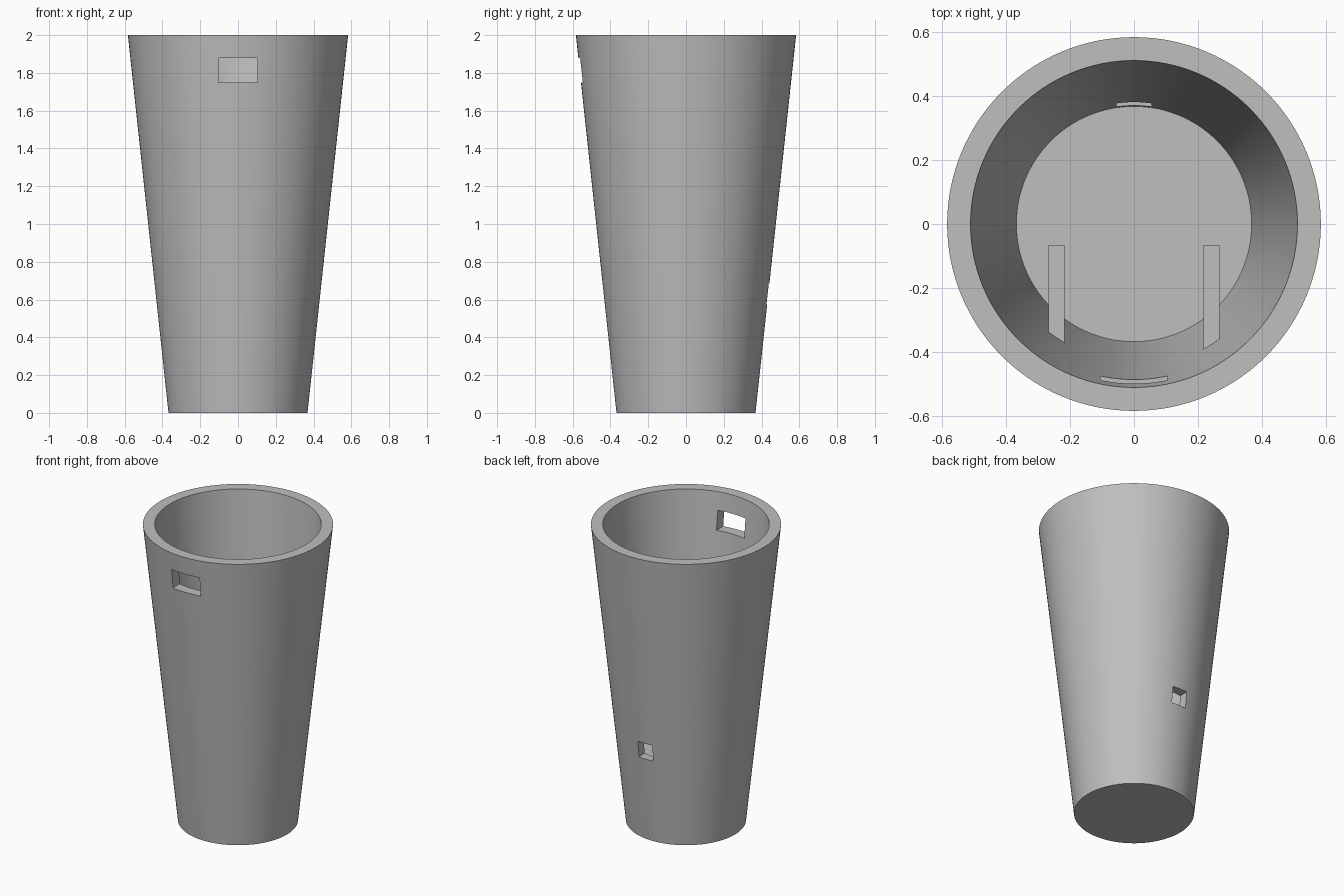
import bpy
import bmesh
import math
from mathutils import Matrix, Vector

if "Cube" in bpy.data.objects:
    bpy.data.objects.remove(bpy.data.objects["Cube"], do_unlink=True)

GREY = (0.52, 0.52, 0.52, 1.0)
grey = bpy.data.materials.new("plain grey")
grey.use_nodes = True
grey.diffuse_color = GREY
grey.node_tree.nodes["Principled BSDF"].inputs["Base Color"].default_value = GREY


def add_object(name, bm):
    bmesh.ops.recalc_face_normals(bm, faces=bm.faces)
    mesh = bpy.data.meshes.new(name)
    bm.to_mesh(mesh)
    bm.free()
    mesh.materials.append(grey)
    obj = bpy.data.objects.new(name, mesh)
    bpy.context.collection.objects.link(obj)
    return obj


def add_box(name, low, high):
    low, high = Vector(low), Vector(high)
    bm = bmesh.new()
    place = Matrix.Translation((low + high) / 2) @ Matrix.Diagonal((*(high - low), 1))
    bmesh.ops.create_cube(bm, size=1, matrix=place)
    return add_object(name, bm)


# Tapered body with a thick wall and a raised inner floor
profile = [(0, 0), (0.368, 0), (0.583, 2), (0.51, 2), (0.367, 0.55), (0, 0.55)]
bm = bmesh.new()
points = [bm.verts.new((r, 0, z)) for r, z in profile]
edges = [bm.edges.new(pair) for pair in zip(points, points[1:])]
bmesh.ops.spin(bm, geom=points + edges, axis=(0, 0, 1), cent=(0, 0, 0),
               angle=math.tau, steps=128, use_merge=True)
bmesh.ops.remove_doubles(bm, verts=bm.verts, dist=0.0001)
body = add_object("tapered_body", bm)

# Front window and small rear opening
cutters = [
    add_box("front_window_cutter", (-0.104, -0.8, 1.75), (0.104, -0.3, 1.88)),
    add_box("rear_opening_cutter", (-0.054, 0.25, 0.575), (0.054, 0.7, 0.685)),
]
bpy.context.view_layer.objects.active = body
for cutter in cutters:
    cut = body.modifiers.new(cutter.name, "BOOLEAN")
    cut.operation = "DIFFERENCE"
    cut.solver = "EXACT"
    cut.object = cutter
    bpy.ops.object.modifier_apply(modifier=cut.name)
    bpy.data.objects.remove(cutter, do_unlink=True)

for obj in bpy.context.selected_objects:
    obj.select_set(False)
body.select_set(True)
bpy.ops.object.shade_smooth_by_angle(angle=math.radians(30))

# Two support bars reaching in from the front wall at different heights
for name, x, top in (("right_support_bar", -0.242, 1.18), ("left_support_bar", 0.242, 1.36)):
    add_box(name, (x - 0.025, -0.41, top - 0.05), (x + 0.025, -0.065, top))
